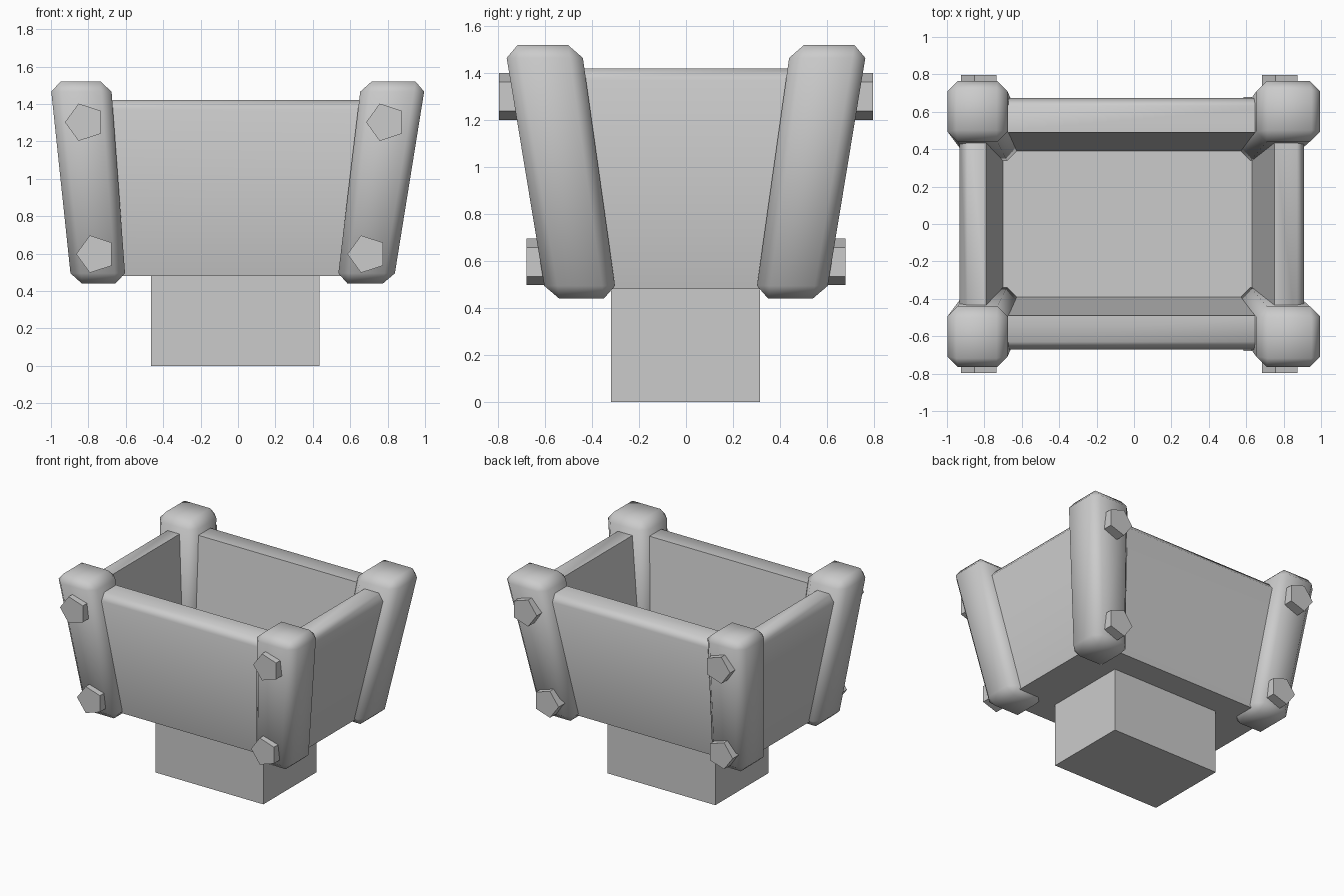
import bpy, bmesh, math

if "Cube" in bpy.data.objects:
    bpy.data.objects.remove(bpy.data.objects["Cube"])

grey = bpy.data.materials.new("plain_grey")
grey.diffuse_color = (0.6, 0.6, 0.6, 1)
grey.use_nodes = True
grey.node_tree.nodes["Principled BSDF"].inputs["Base Color"].default_value = grey.diffuse_color


def finish(name, bm, smooth_angle=None):
    bmesh.ops.recalc_face_normals(bm, faces=bm.faces)
    me = bpy.data.meshes.new(name)
    bm.to_mesh(me)
    bm.free()
    me.materials.append(grey)
    if smooth_angle:
        me.shade_smooth()
        me.set_sharp_from_angle(angle=math.radians(smooth_angle))
    ob = bpy.data.objects.new(name, me)
    bpy.context.collection.objects.link(ob)
    return ob


def rings(loops):
    """Skin a stack of vertex loops and cap both ends."""
    bm = bmesh.new()
    vs = [[bm.verts.new(p) for p in loop] for loop in loops]
    n = len(vs[0])
    for a, b in zip(vs, vs[1:]):
        for i in range(n):
            j = (i + 1) % n
            bm.faces.new((a[i], a[j], b[j], b[i]))
    bm.faces.new(vs[0])
    bm.faces.new(vs[-1])
    return bm


def rect(x0, x1, y0, y1, z):
    return [(x0, y0, z), (x1, y0, z), (x1, y1, z), (x0, y1, z)]


# Square foot
finish("foot", rings([rect(-0.465, 0.435, -0.32, 0.315, 0),
                      rect(-0.465, 0.435, -0.32, 0.315, 0.49)]))

# Flared open box: outer wall, chamfered rim, inner wall, floor
finish("open_box", rings([
    rect(-0.81, 0.755, -0.51, 0.51, 0.48),
    rect(-0.933, 0.91, -0.67, 0.673, 1.37),
    rect(-0.89, 0.87, -0.63, 0.633, 1.42),
    rect(-0.79, 0.75, -0.49, 0.49, 1.42),
    rect(-0.70, 0.63, -0.39, 0.39, 0.75)]), 60)

# Leaning corner posts and their five-sided bolts
# side: x range at bottom, x range at top, bolt centre x (lower, upper)
sides = {"left": ((-0.89, -0.60), (-1.004, -0.68), (-0.76, -0.82)),
         "right": ((0.53, 0.83), (0.66, 1.004), (0.69, 0.79))}
for side, (xb, xt, bolt_x) in sides.items():
    for end, s in (("front", -1), ("back", 1)):
        bm = rings([rect(*xb, s * 0.295, s * 0.595, 0.44),
                    rect(*xt, s * 0.447, s * 0.773, 1.52)])
        bmesh.ops.recalc_face_normals(bm, faces=bm.faces)
        bmesh.ops.bevel(bm, geom=bm.edges[:], offset=0.055, segments=1,
                        profile=0.5, affect='EDGES')
        finish(f"{end}_{side}_post", bm, 70)

        for level, cx, cz, y0, y1 in (("lower", bolt_x[0], 0.597, 0.48, 0.68),
                                      ("upper", bolt_x[1], 1.302, 0.60, 0.797)):
            loops = []
            for y in (y0, y1):
                loops.append([(cx + 0.105 * math.cos(math.pi + k * math.tau / 5), s * y,
                               cz + 0.105 * math.sin(math.pi + k * math.tau / 5))
                              for k in range(5)])
            finish(f"{end}_{side}_{level}_bolt", rings(loops))
